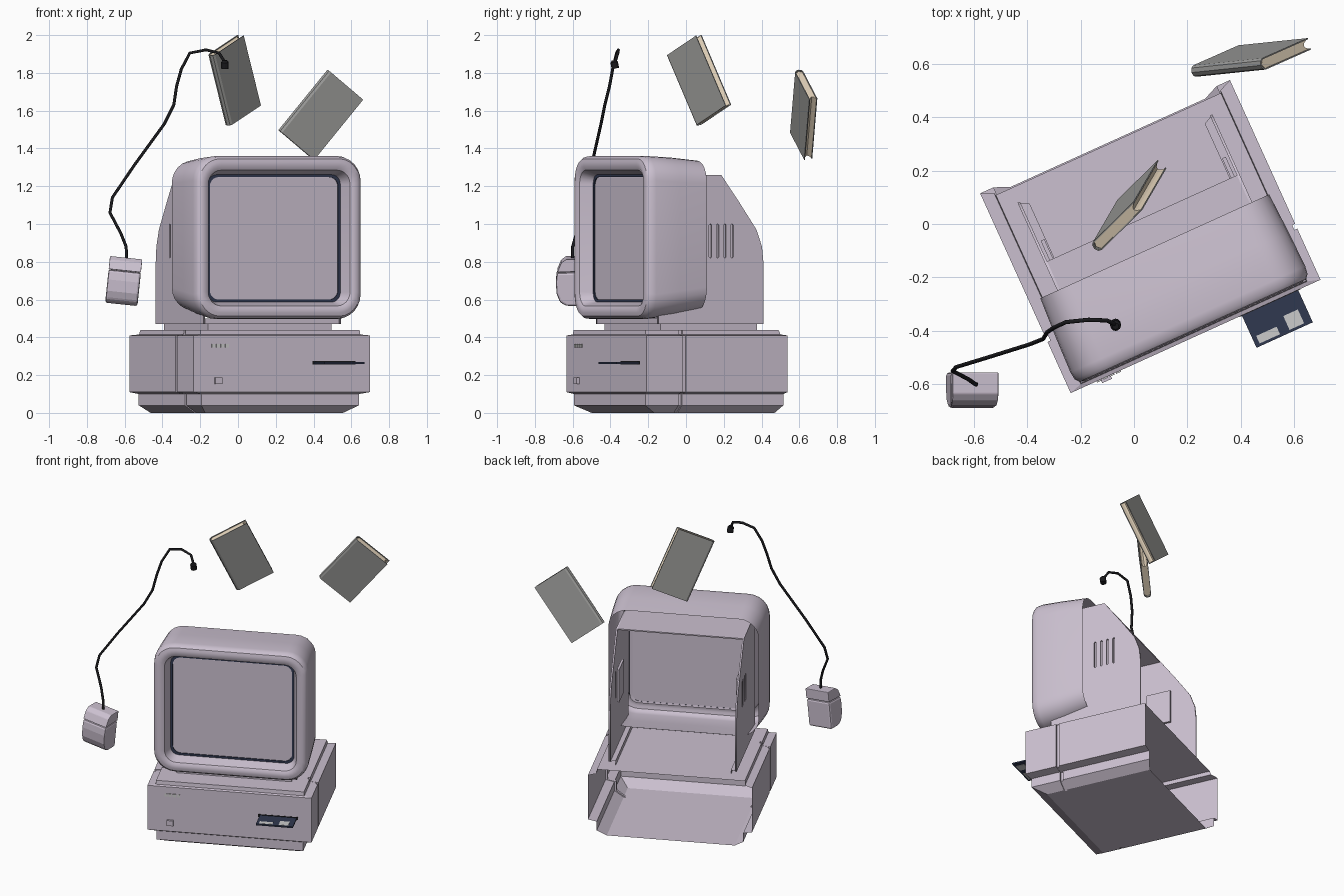
import bpy, bmesh, math
from mathutils import Matrix, Vector

if "Cube" in bpy.data.objects:
    bpy.data.objects.remove(bpy.data.objects["Cube"])

# Local frame of the turned computer: x across, y depth, z up
PC = Matrix.Translation((0.061, -0.047, 0)) @ Matrix.Rotation(math.radians(24.4), 4, 'Z')


def material(name, rgb):
    m = bpy.data.materials.new(name)
    m.diffuse_color = (*rgb, 1)
    m.use_nodes = True
    m.node_tree.nodes["Principled BSDF"].inputs["Base Color"].default_value = m.diffuse_color
    return m


PLASTIC = material("lavender_plastic", (0.60, 0.53, 0.63))
NAVY = material("dark_navy", (0.03, 0.04, 0.08))
BLACK = material("black", (0.01, 0.01, 0.012))
PALE = material("pale_grey", (0.8, 0.8, 0.8))
COVER = material("cover_grey", (0.33, 0.33, 0.32))
PAPER = material("paper", (0.78, 0.66, 0.50))


def finish(name, bm, mat, matrix, angle=None):
    me = bpy.data.meshes.new(name)
    bm.to_mesh(me)
    bm.free()
    ob = bpy.data.objects.new(name, me)
    bpy.context.collection.objects.link(ob)
    me.materials.append(mat)
    ob.matrix_world = matrix
    if angle:
        bpy.ops.object.select_all(action='DESELECT')
        ob.select_set(True)
        bpy.context.view_layer.objects.active = ob
        bpy.ops.object.shade_smooth_by_angle(angle=math.radians(angle))
    return ob


def loft(name, loops, mat, matrix, closed=True, start=False, end=False, angle=None):
    bm = bmesh.new()
    rows = [[bm.verts.new(p) for p in lp] for lp in loops]
    n = len(rows[0])
    for a, b in zip(rows, rows[1:]):
        for i in range(n if closed else n - 1):
            j = (i + 1) % n
            bm.faces.new((a[i], a[j], b[j], b[i]))
    if start:
        bm.faces.new(rows[0][::-1])
    if end:
        bm.faces.new(rows[-1])
    return finish(name, bm, mat, matrix, angle)


def prism(name, pts, x0, x1, mat, matrix, angle=None):
    """Closed yz profile extruded along x."""
    ob = loft(name, [[(x, *p) for p in pts] for x in (x0, x1)], mat, matrix, True, True, True)
    bm = bmesh.new()
    bm.from_mesh(ob.data)
    bmesh.ops.recalc_face_normals(bm, faces=bm.faces)
    bm.to_mesh(ob.data)
    bm.free()
    return ob


def box(name, x, y, z, mat, matrix=PC):
    return prism(name, [(y[0], z[0]), (y[1], z[0]), (y[1], z[1]), (y[0], z[1])], *x, mat, matrix)


def rounded(hw, z0, z1, r, n=6):
    """Rounded rectangle outline as (x, z), counter-clockwise."""
    out = []
    for k, (cx, cz) in enumerate(((hw - r, z1 - r), (r - hw, z1 - r), (r - hw, z0 + r), (hw - r, z0 + r))):
        for i in range(n + 1):
            t = math.pi / 2 * (k + i / n)
            out.append((cx + r * math.cos(t), cz + r * math.sin(t)))
    return out


def u_path(z, hw, front, back, notch=0.012):
    """Plan path open at the back, with a seam groove in each side."""
    half = [(hw, back), (hw, -0.18), (hw - notch, -0.18), (hw - notch, -0.2), (hw, -0.2), (hw, -front)]
    return [(-x, y, z) for x, y in half] + [(x, y, z) for x, y in half[::-1]]


# Desktop case, open at the back
case = [(0, .40, .315, .385), (.04, .458, .393, .41), (.10, .458, .393, .41), (.11, .513, .41, .41),
        (.41, .513, .41, .41), (.415, .465, .395, .39), (.44, .462, .392, .38)]
loft("computer_case", [u_path(*c) for c in case], PLASTIC, PC, closed=False, start=True, end=True)

# Stand between case and monitor
stand = [(.44, .36, .26, .30), (.47, .36, .26, .30), (.47, .40, .29, .32), (.50, .40, .29, .32)]
loft("monitor_stand", [u_path(*s, notch=0) for s in stand], PLASTIC, PC, closed=False)

# Monitor hood, front rim, recess and screen: depth, half width, bottom, top, radius
hood = [(-.04, .470, .545, 1.335, .12), (-.20, .478, .515, 1.352, .13), (-.34, .482, .497, 1.36, .13),
        (-.37, .478, .50, 1.356, .13), (-.385, .466, .512, 1.345, .12), (-.39, .45, .53, 1.328, .11),
        (-.39, .43, .55, 1.305, .09), (-.38, .412, .566, 1.285, .075), (-.31, .385, .588, 1.26, .05)]
loft("monitor_hood", [[(x, v, z) for x, z in rounded(h, a, b, r)] for v, h, a, b, r in hood],
     PLASTIC, PC, angle=35)
loft("screen", [[(x, -.305, z) for x, z in rounded(.385, .588, 1.26, .05)],
                [(x, -.308, z) for x, z in rounded(.370, .603, 1.245, .045)]], PLASTIC, PC, end=True)
loft("screen_gasket", [[(x, v, z) for x, z in rounded(h, .973 - h, .875 + h, .05)]
                       for v, h in ((-.313, .387), (-.313, .373), (-.306, .373))], NAVY, PC)


# Monitor side panels with vent slots, made from filled curves
def side_panel(name, u):
    cu = bpy.data.curves.new(name, 'CURVE')
    cu.dimensions, cu.fill_mode, cu.extrude = '2D', 'BOTH', 0.005
    outline = [(-.29, .47), (.32, .47), (.32, .80), (.312, .88), (.28, .97), (.18, 1.115), (.075, 1.26), (-.29, 1.26)]
    slots = [[(v + x, z) for x, z in rounded(.007, .82, 1.0, .0069, 2)] for v in (.012, .054, .096, .138)]
    for pts in [outline] + slots:
        sp = cu.splines.new('POLY')
        sp.points.add(len(pts) - 1)
        for p, (a, b) in zip(sp.points, pts):
            p.co = (a, b, 0, 1)
        sp.use_cyclic_u = True
    tmp = bpy.data.objects.new(name + "_outline", cu)
    bpy.context.collection.objects.link(tmp)
    bpy.context.view_layer.update()
    me = bpy.data.meshes.new_from_object(tmp.evaluated_get(bpy.context.evaluated_depsgraph_get()))
    bpy.data.objects.remove(tmp)
    bm = bmesh.new()
    bm.from_mesh(me)
    bmesh.ops.remove_doubles(bm, verts=bm.verts, dist=1e-5)
    axes = Matrix(((0, 0, 1, u), (1, 0, 0, 0), (0, 1, 0, 0), (0, 0, 0, 1)))
    finish(name, bm, PLASTIC, PC @ axes)


for label, s in (("left", -1), ("right", 1)):
    side_panel(label + "_monitor_panel", s * .395)
    box(label + "_vent_pocket", sorted((s * .365, s * .38)), (-.005, .155), (.80, 1.02), PLASTIC)
box("monitor_top_panel", (-.395, .395), (-.29, .075), (1.252, 1.26), PLASTIC)

# Case front: lights and power button
for i in range(4):
    box(f"indicator_light_{i + 1}", (-.406 + i * .026, -.387 + i * .026), (-.415, -.40), (.345, .365), PALE)
box("power_button", (-.39, -.35), (-.425, -.40), (.152, .188), PLASTIC)

# Floppy disk half inserted in its drive
box("floppy_disk", (.19, .421), (-.543, -.36), (.26, .269), NAVY)
for side, z in (("top", (.269, .2705)), ("bottom", (.2585, .26))):
    box(f"disk_label_{side}", (.207, .291), (-.533, -.502), z, PALE)
    box(f"disk_shutter_{side}", (.33, .39), (-.533, -.476), z, PALE)
box("drive_slot", (.18, .43), (-.412, -.40), (.255, .274), BLACK)


# Books floating above: rounded cover, pages with hollow fore edge
def book(name, centre, along, across):
    x = Vector(along).normalized()
    w = Vector(across)
    y = (w - x * w.dot(x)).normalized()
    m = Matrix((x, y, x.cross(y))).transposed().to_4x4()
    m.translation = centre
    h, g = .0225, .018
    cover = [(.127, h), (-.108, h), (-.120, .016), (-.126, 0), (-.120, -.016), (-.108, -h), (.127, -h),
             (.127, -g), (-.106, -g), (-.116, -.012), (-.121, 0), (-.116, .012), (-.106, g), (.127, g)]
    prism(name + "_cover", cover, -.206, .206, COVER, m)
    pages = [(-.106, g), (-.117, 0), (-.106, -g), (.122, -g), (.107, -.009), (.102, 0), (.107, .009), (.122, g)]
    prism(name + "_pages", pages, -.201, .201, PAPER, m)


book("upper_book", (-.022, .065, 1.76), (.09, .155, -.365), (.165, .165, .095))
book("lower_book", (.435, .62, 1.58), (.26, .027, .32), (.18, .08, -.155))

# Mouse hanging in the air, its back shell and button cap separated by a seam
MOUSE = Matrix.Translation((-.605, -.555, .698)) @ Matrix.Rotation(math.radians(6), 4, 'Y')
body = [(0, -.124), (0, .056), (-.128, .052), (-.134, 0), (-.130, -.06), (-.112, -.105), (-.08, -.124)]
buttons = [(0, .059), (0, .124), (-.08, .124), (-.106, .105), (-.127, .055)]
for name, pts in (("mouse_body", body), ("mouse_buttons", buttons)):
    ob = prism(name, pts, -.086, .086, PLASTIC, MOUSE)
    bev = ob.modifiers.new("soft_edges", 'BEVEL')
    bev.width, bev.segments, bev.limit_method = (.012 if name == "mouse_body" else .004), 2, 'ANGLE'

# Cable and plug
path = [(-.59, -.60, .81), (-.592, -.60, .88), (-.62, -.58, .95), (-.678, -.55, 1.06), (-.665, -.535, 1.14),
        (-.55, -.50, 1.31), (-.39, -.45, 1.53), (-.34, -.43, 1.63), (-.325, -.405, 1.73), (-.30, -.388, 1.82),
        (-.255, -.367, 1.905), (-.17, -.358, 1.922), (-.10, -.361, 1.905), (-.072, -.375, 1.86)]
cu = bpy.data.curves.new("mouse_cable", 'CURVE')
cu.dimensions, cu.bevel_depth, cu.bevel_resolution, cu.use_fill_caps = '3D', .008, 2, True
sp = cu.splines.new('POLY')
sp.points.add(len(path) - 1)
for p, co in zip(sp.points, path):
    p.co = (*co, 1)
cu.materials.append(BLACK)
bpy.context.collection.objects.link(bpy.data.objects.new("mouse_cable", cu))
plug = [[(r * math.cos(i * math.pi / 6), r * math.sin(i * math.pi / 6), z) for i in range(12)]
        for r, z in ((.02, -.022), (.02, .012), (.012, .022))]
loft("cable_plug", plug, BLACK, Matrix.Translation((-.069, -.378, 1.845)) @ Matrix.Rotation(.2, 4, 'X'),
     start=True, end=True)
